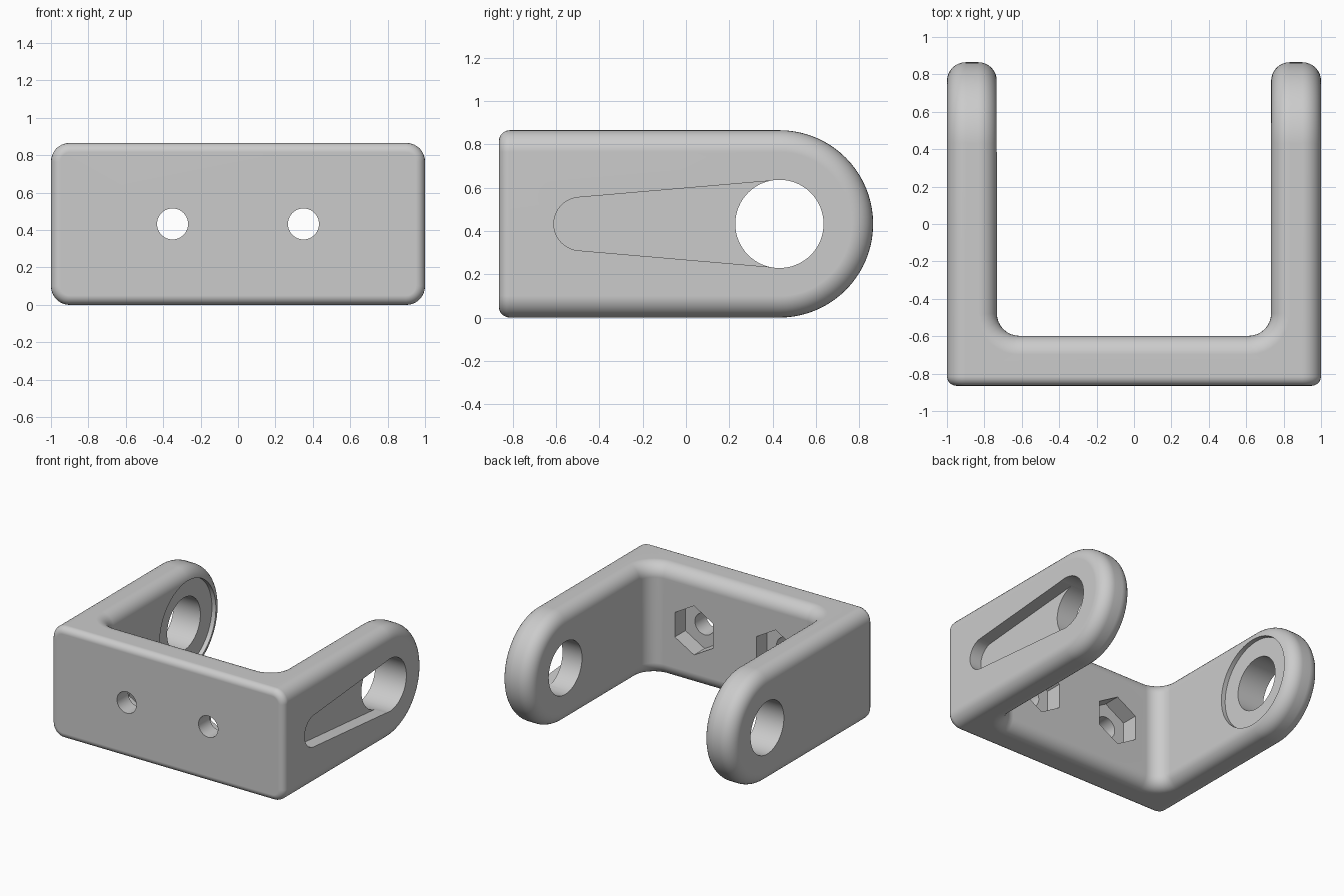
import bpy, bmesh, math
from mathutils import Vector

# Remove the default cube
if "Cube" in bpy.data.objects:
    bpy.data.objects.remove(bpy.data.objects["Cube"], do_unlink=True)

R = 0.433              # half the height, radius of the arm tips
WALL = 0.267           # thickness of plate and arms
FRONT = -0.865
PIVOT = 0.432          # y of the arm holes
INNER = 1 - WALL
FILLET = 0.1


def arc(cx, cy, r, start, end, n):
    """Points on an arc, angles in degrees."""
    angles = [math.radians(start + (end - start) * i / n) for i in range(n + 1)]
    return [(cx + r * math.cos(a), cy + r * math.sin(a)) for a in angles]


def circle(cx, cy, r, n=64, start=0):
    return arc(cx, cy, r, start, start + 360, n)[:-1]


def prism(name, outline, axis, low, high):
    """Extrude a closed 2D outline along x, y or z."""
    place = {"x": lambda p, t: (t, p[0], p[1]),
             "y": lambda p, t: (p[0], t, p[1]),
             "z": lambda p, t: (p[0], p[1], t)}[axis]
    bm = bmesh.new()
    base = bm.faces.new([bm.verts.new(place(p, low)) for p in outline])
    moved = bmesh.ops.extrude_face_region(bm, geom=[base], use_keep_orig=True)["geom"]
    shift = Vector(place((0, 0), high - low))
    bmesh.ops.translate(bm, verts=[v for v in moved if isinstance(v, bmesh.types.BMVert)], vec=shift)
    bmesh.ops.recalc_face_normals(bm, faces=bm.faces)
    mesh = bpy.data.meshes.new(name)
    bm.to_mesh(mesh)
    bm.free()
    obj = bpy.data.objects.new(name, mesh)
    bpy.context.collection.objects.link(obj)
    return obj


def cut(body, cutter):
    """Subtract the cutter and remove it."""
    mod = body.modifiers.new("cut", "BOOLEAN")
    mod.operation = "DIFFERENCE"
    mod.solver = "EXACT"
    mod.object = cutter
    bpy.context.view_layer.objects.active = body
    bpy.ops.object.modifier_apply(modifier=mod.name)
    bpy.data.objects.remove(cutter, do_unlink=True)


def bevel(obj, width, segments, rule):
    bm = bmesh.new()
    bm.from_mesh(obj.data)
    edges = [e for e in bm.edges if rule(e)]
    bmesh.ops.bevel(bm, geom=edges, offset=width, offset_type="OFFSET", segments=segments,
                    profile=0.5, affect="EDGES", clamp_overlap=False)
    bm.to_mesh(obj.data)
    bm.free()


def on_front(e):
    return all(abs(v.co.y - FRONT) < 0.001 for v in e.verts)


def sharp(e):
    return len(e.link_faces) == 2 and e.calc_face_angle(0) > math.radians(40)


# Bracket body: rounded side profile with a U-shaped gap
side = [(FRONT, 2 * R), (FRONT, 0)] + arc(PIVOT, R, R, -90, 90, 40)
bracket = prism("bracket", side, "x", -1, 1)
r = 0.12
bottom = FRONT + WALL + r
gap = [(INNER, 2), (-INNER, 2)]
gap += arc(-INNER + r, bottom, r, 180, 270, 8) + arc(INNER - r, bottom, r, 270, 360, 8)
cut(bracket, prism("gap_cutter", gap, "z", -1, 2))

# Wide fillets along the U edges, narrow ones around the front face
bevel(bracket, FILLET, 8, lambda e: sharp(e) and not on_front(e))
bevel(bracket, 0.05, 5, lambda e: sharp(e) and on_front(e))

# Arm holes, and the shallow round recess inside the right arm
cut(bracket, prism("arm_hole_cutter", circle(PIVOT, R, 0.204), "x", -2, 2))
cut(bracket, prism("recess_cutter", circle(PIVOT, R, 0.345), "x", -INNER - 0.035, -0.5))

# Tapered slot outside the left arm, running into the hole
tilt = 5
slot = arc(-0.488, R, 0.123, 90 + tilt, 270 - tilt, 20)
slot += [arc(PIVOT, R, 0.202, a, a, 1)[0] for a in (270 - tilt, 90 + tilt)]
cut(bracket, prism("slot_cutter", slot, "x", 0.9, 1.5))

# Bolt holes with hexagonal nut pockets
for x in (-0.35, 0.35):
    cut(bracket, prism("bolt_cutter", circle(x, R, 0.083, 40), "y", -1, -0.3))
    cut(bracket, prism("nut_cutter", circle(x, R, 0.19, 6, 90), "y", FRONT + WALL - 0.13, -0.3))

# Colour and shading
grey = bpy.data.materials.new("plain grey")
grey.use_nodes = True
colour = (0.6, 0.6, 0.6, 1)
grey.diffuse_color = colour
grey.node_tree.nodes["Principled BSDF"].inputs["Base Color"].default_value = colour
bracket.data.materials.clear()
bracket.data.materials.append(grey)
for o in bpy.context.selected_objects:
    o.select_set(False)
bracket.select_set(True)
bpy.context.view_layer.objects.active = bracket
bpy.ops.object.shade_smooth_by_angle(angle=math.radians(30))
normals = bracket.modifiers.new("even shading", "WEIGHTED_NORMAL")
normals.keep_sharp = True
